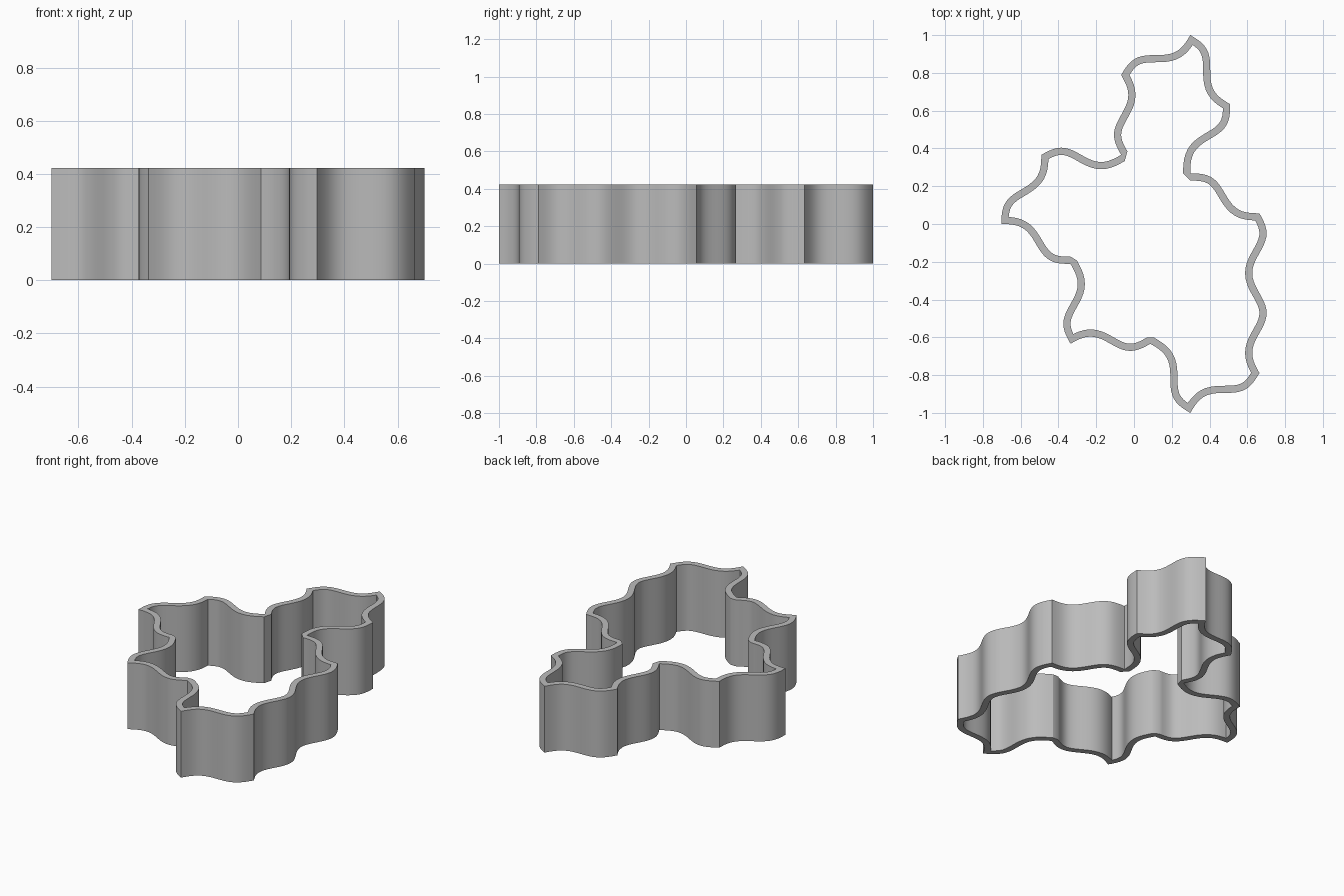
import bpy, bmesh, math
from mathutils import Vector

cube = bpy.data.objects.get("Cube")
if cube:
    bpy.data.objects.remove(cube, do_unlink=True)

# Fourteen equal edges, as clockwise headings in degrees
HEADINGS = [-60, -120, -30, -90, -90, -150, 120, 180, 90, 150, 60, 0, 90, 30]
START = Vector((0.298, 1.0))
EDGE = 2 / 4.732
HEIGHT = EDGE
WAVE = 0.038
WALL = 0.038
STEPS = 20
END_TILT = math.atan(2 * math.pi * WAVE / EDGE)


def direction(angle):
    return Vector((math.cos(angle), math.sin(angle)))


def inward(angle):
    return direction(angle - math.pi / 2)


def build_outlines():
    """Outer wavy outline and its inward offset, chamfered at notches."""
    outer, inner = [], []
    corner = START.copy()
    for i, deg in enumerate(HEADINGS):
        angle = math.radians(deg)
        turn = (deg - HEADINGS[i - 1] + 180) % 360 - 180
        next_turn = (HEADINGS[(i + 1) % len(HEADINGS)] - deg + 180) % 360 - 180
        along, side = direction(angle), inward(angle + math.pi)
        tilt = angle + END_TILT
        outer.append(corner.copy())

        # Corner of the inner outline
        n_out = inward(tilt)
        n_in = inward(tilt - math.radians(turn))
        if turn > 0:
            inner += [corner + WALL * n_in, corner + WALL * n_out]
        else:
            inner.append(corner + WALL * (n_in + n_out) / (1 + n_in.dot(n_out)))

        # Wave along the edge, trimmed inside the tight corners
        trim_a = WALL * math.tan(math.radians(max(-turn, 0)) / 2)
        trim_b = WALL * math.tan(math.radians(max(-next_turn, 0)) / 2)
        for k in range(1, STEPS):
            s = k / STEPS
            phase = 2 * math.pi * s
            p = corner + along * EDGE * s + side * WAVE * math.sin(phase)
            slope = math.atan(2 * math.pi * WAVE / EDGE * math.cos(phase))
            outer.append(p)
            reach = EDGE / math.cos(END_TILT)
            if s * reach > trim_a + 0.005 and (1 - s) * reach > trim_b + 0.005:
                inner.append(p + WALL * inward(angle + slope))
        corner += along * EDGE
    return outer, inner


# Grey material
grey = bpy.data.materials.new("grey")
grey.use_nodes = True
colour = (0.5, 0.5, 0.5, 1)
grey.diffuse_color = colour
grey.node_tree.nodes["Principled BSDF"].inputs["Base Color"].default_value = colour

# Flat ring between the two outlines, extruded into the wall
bm = bmesh.new()
edges = []
for outline in build_outlines():
    verts = [bm.verts.new((p.x, p.y, 0)) for p in outline]
    edges += [bm.edges.new((verts[i - 1], verts[i])) for i in range(len(verts))]
bmesh.ops.triangle_fill(bm, edges=edges, use_beauty=True, use_dissolve=False)
ring = bmesh.ops.extrude_face_region(bm, geom=bm.faces[:], use_keep_orig=True)
top = [v for v in ring["geom"] if isinstance(v, bmesh.types.BMVert)]
bmesh.ops.translate(bm, verts=top, vec=(0, 0, HEIGHT))
bmesh.ops.recalc_face_normals(bm, faces=bm.faces[:])
mesh = bpy.data.meshes.new("wavy_wall")
bm.to_mesh(mesh)
bm.free()
mesh.materials.append(grey)
wall = bpy.data.objects.new("wavy_wall", mesh)
bpy.context.collection.objects.link(wall)

# Smooth waves, crisp corners and rims
bpy.context.view_layer.objects.active = wall
wall.select_set(True)
bpy.ops.object.shade_smooth_by_angle(angle=math.radians(30))
